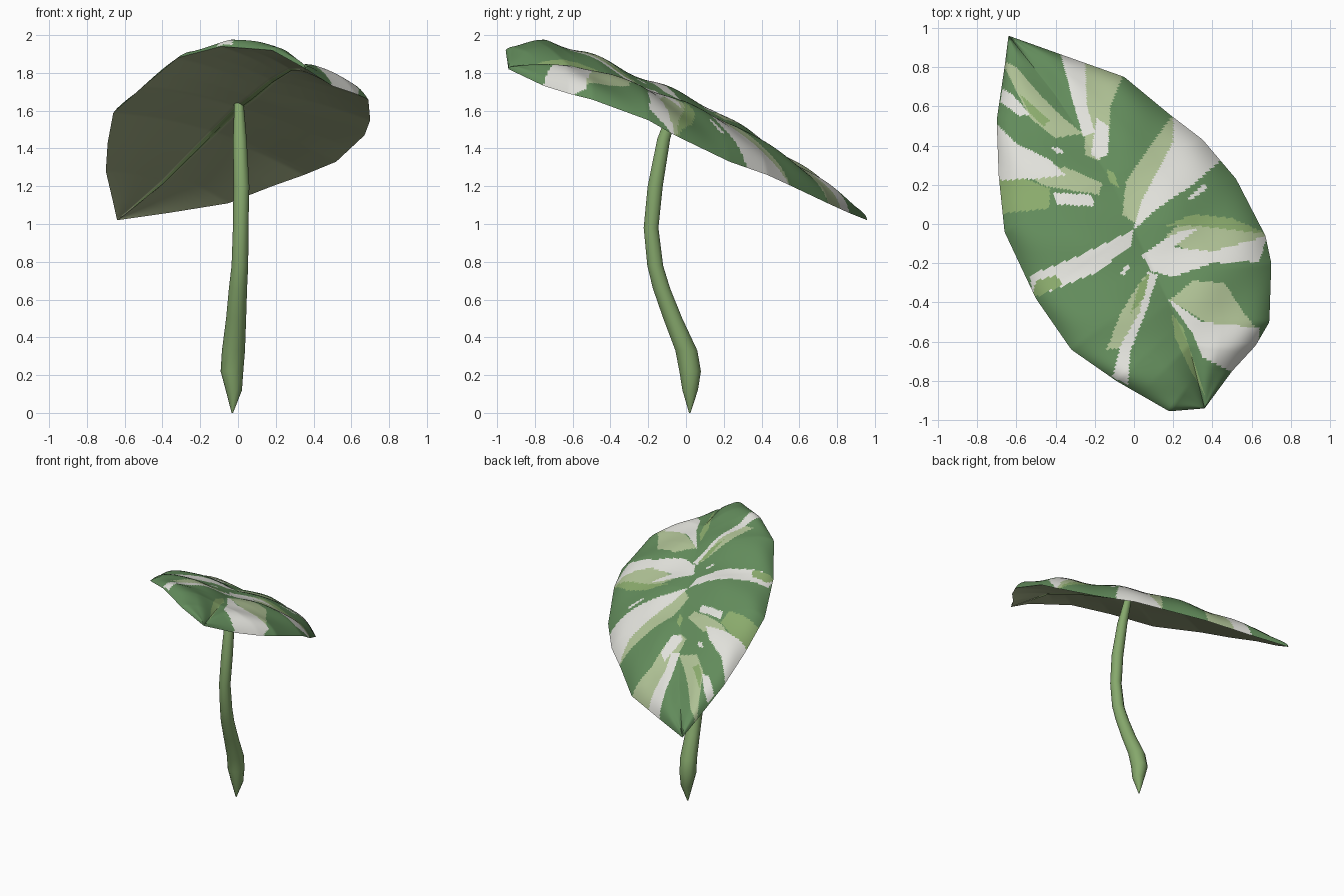
import bpy, bmesh, math
from mathutils import Vector

if "Cube" in bpy.data.objects:
    bpy.data.objects.remove(bpy.data.objects["Cube"])


def material(name, rgb):
    m = bpy.data.materials.new(name)
    lin = [((c / 255 + 0.055) / 1.055) ** 2.4 for c in rgb]
    m.diffuse_color = (*lin, 1)
    m.use_nodes = True
    m.node_tree.nodes["Principled BSDF"].inputs["Base Color"].default_value = m.diffuse_color
    return m


GREEN, WHITE, PALE, LIGHT, UNDER = range(5)
leaf_mats = [material("leaf green", (98, 139, 91)),
             material("cream white", (224, 224, 218)),
             material("pale green", (174, 192, 148)),
             material("light green", (138, 170, 108)),
             material("underside olive", (170, 182, 140))]
stalk_mat = material("stalk green", (134, 168, 108))

# Leaf guide lines, all running from the base notch to the tip
BASE, TIP = (0.36, -0.94, 1.82), (-0.64, 0.96, 1.02)
rib = [BASE, (0.28, -0.62, 1.82), (0.18, -0.4, 1.76), (0.07, -0.17, 1.67),
       (0, -0.02, 1.62), (-0.13, 0.25, 1.49), (-0.4, 0.66, 1.22), TIP]
left = [BASE, (0.18, -0.955, 1.92), (-0.09, -0.8, 1.94), (-0.32, -0.64, 1.88),
        (-0.5, -0.38, 1.73), (-0.66, -0.04, 1.59), (-0.69, 0.25, 1.43),
        (-0.7, 0.53, 1.28), (-0.66, 0.8, 1.11), TIP]
right = [BASE, (0.5, -0.75, 1.73), (0.62, -0.62, 1.69), (0.69, -0.5, 1.66),
         (0.7, -0.2, 1.55), (0.67, -0.06, 1.47), (0.52, 0.23, 1.33),
         (0.35, 0.43, 1.26), (0.18, 0.56, 1.2), (-0.05, 0.75, 1.11),
         (-0.36, 0.86, 1.06), TIP]


def along(points, t):
    """Point at fraction t of the length of a polyline."""
    pts = [Vector(p) for p in points]
    lens = [(b - a).length for a, b in zip(pts, pts[1:])]
    d = t * sum(lens)
    for a, b, l in zip(pts, pts[1:], lens):
        if d <= l:
            return a.lerp(b, d / l)
        d -= l
    return pts[-1]


# Painted patches as small outlines in plan view
pale = [
    [(-.68, .84), (-.6, .8), (-.48, .66), (-.36, .54), (-.26, .46), (-.4, .44), (-.53, .54)],
    [(-.26, .84), (-.05, .77), (-.12, .6), (-.13, .4), (-.18, .32), (-.25, .35), (-.25, .6)],
    [(.2, .56), (.2, .42), (.08, .15), (.01, 0), (-.06, .05), (-.04, .22), (.07, .38)],
    [(-.57, .27), (-.35, .29), (-.16, .21), (-.18, .15), (-.45, .19)],
    [(.16, -.06), (.3, .05), (.5, .03), (.68, -.05), (.55, -.13), (.3, -.16)],
    [(.18, -.39), (.3, -.29), (.46, -.3), (.56, -.45), (.62, -.53), (.4, -.52)],
    [(.07, -.25), (.02, -.31), (-.07, -.46), (-.14, -.64), (-.05, -.63), (.06, -.38)],
]
white_left = [
    [(-.67, .69), (-.62, .66), (-.53, .56), (-.58, .55), (-.68, .62)],
    [(-.72, .53), (-.6, .41), (-.43, .33), (-.35, .25), (-.5, .23), (-.72, .22)],
    [(-.43, .39), (-.38, .39), (-.35, .36), (-.39, .36)],
    [(-.41, .16), (-.22, .15), (-.2, .09), (-.39, .1)],
    [(-.38, .89), (-.25, .84), (-.24, .6), (-.2, .47), (-.26, .45), (-.31, .62)],
    [(-.19, .54), (-.13, .5), (-.13, .36), (-.18, .33), (-.22, .35)],
    [(0, -.03), (-.02, -.12), (-.2, -.25), (-.52, -.38), (-.53, -.26), (-.3, -.17)],
    [(-.07, -.25), (-.03, -.2), (-.02, -.22), (-.05, -.26)],
]
white_right = [
    [(.2, .56), (.36, .44), (.45, .33), (.3, .2), (.12, .08), (0, -.03), (.03, .1), (.2, .42)],
    [(.27, .13), (.36, .21), (.37, .18), (.29, .12)],
    [(.04, -.16), (.2, -.05), (.33, -.02), (.2, -.12), (.4, -.14), (.68, -.06),
     (.64, -.19), (.4, -.2), (.2, -.27), (.09, -.24)],
    [(.17, -.38), (.35, -.5), (.64, -.53), (.63, -.62), (.51, -.76), (.35, -.68), (.3, -.56)],
    [(.07, -.24), (.12, -.26), (.06, -.45), (-.02, -.65), (-.03, -.82), (-.11, -.78),
     (-.07, -.62), (.03, -.45)],
]
light = [
    [(-.72, .22), (-.55, .23), (-.43, .18), (-.43, .08), (-.7, .05)],
    [(-.14, .28), (-.1, .26), (-.08, .19), (-.13, .22)],
    [(.19, -.45), (.25, -.53), (.36, -.87), (.29, -.75), (.21, -.58)],
    [(-.58, .66), (-.43, .53), (-.46, .5), (-.53, .56)],
    [(.16, -.01), (.3, .05), (.5, .03), (.68, -.05), (.5, -.03), (.33, -.01)],
    [(-.52, -.38), (-.36, -.31), (-.4, -.26), (-.5, -.29)],
    [(.03, -.3), (.08, -.25), (.05, -.38), (-.02, -.46)],
]
layers = [(PALE, pale), (WHITE, white_left), (WHITE, white_right), (LIGHT, light)]


def inside(x, y, poly):
    hit = False
    for (x1, y1), (x2, y2) in zip(poly, poly[1:] + poly[:1]):
        if (y1 > y) != (y2 > y) and x < x1 + (y - y1) * (x2 - x1) / (y2 - y1):
            hit = not hit
    return hit


def paint(x, y):
    colour = GREEN
    for index, polys in layers:
        if any(inside(x, y, p) for p in polys):
            colour = index
    return colour


# Leaf: puffed upper side with a rolled rim, nearly flat underside
ROWS, HALF = 200, 72


def leaf_point(s, u, r, l, e, under):
    a = abs(u)
    p = r.lerp(e if u > 0 else l, a)
    ends = max(0, math.sin(math.pi * s)) ** 0.4
    if under:
        z = 0.015 * math.sin(math.pi * a) - 0.012 * max(0, 1 - a / 0.04)
    else:
        rise = math.sin(math.pi / 2 * min(1, a / 0.5))
        z = (0.03 + 0.06 * rise + 0.012 * rise * math.sin(s * 34 - a * 5)) * (1 - a ** 8)
    return p + Vector((0, 0, z * ends))


bm = bmesh.new()
for under in (False, True):
    grid = []
    for i in range(ROWS + 1):
        s = i / ROWS
        r, l, e = along(rib, s), along(left, s), along(right, s)
        grid.append([bm.verts.new(leaf_point(s, j / HALF, r, l, e, under))
                     for j in range(-HALF, HALF + 1)])
    for i in range(ROWS):
        for j in range(2 * HALF):
            quad = [grid[i][j], grid[i][j + 1], grid[i + 1][j + 1], grid[i + 1][j]]
            f = bm.faces.new(quad[::-1] if under else quad)
            c = f.calc_center_median()
            if under:
                vein = abs(j + 0.5 - HALF) < 2 and 0.08 < i / ROWS < 0.93
                f.material_index = LIGHT if vein else UNDER
            else:
                f.material_index = paint(c.x, c.y)
bmesh.ops.remove_doubles(bm, verts=bm.verts, dist=0.0002)


def finish(bm, name, mats, angle):
    me = bpy.data.meshes.new(name)
    bm.to_mesh(me)
    bm.free()
    ob = bpy.data.objects.new(name, me)
    bpy.context.collection.objects.link(ob)
    for m in mats:
        me.materials.append(m)
    bpy.ops.object.select_all(action='DESELECT')
    ob.select_set(True)
    bpy.context.view_layer.objects.active = ob
    bpy.ops.object.shade_smooth_by_angle(angle=math.radians(angle))


finish(bm, "leaf", leaf_mats, 40)

# Stalk: rings of x, y, z, radius from the pointed foot to the leaf
rings = [(-.03, .02, 0, .004), (-.022, .022, .12, .043), (-.032, .022, .22, .06),
         (-.024, .002, .33, .061), (-.01, -.07, .5, .053), (0, -.13, .66, .048),
         (.01, -.163, .78, .044), (.014, -.185, .98, .041), (.018, -.163, 1.2, .042),
         (.01, -.118, 1.45, .036), (.005, -.055, 1.64, .025)]
SIDES = 10
bm = bmesh.new()
loops = [[bm.verts.new((x + r * math.cos(k * math.tau / SIDES),
                        y + r * math.sin(k * math.tau / SIDES), z))
          for k in range(SIDES)] for x, y, z, r in rings]
for a, b in zip(loops, loops[1:]):
    for k in range(SIDES):
        n = (k + 1) % SIDES
        bm.faces.new((a[k], a[n], b[n], b[k]))
bm.faces.new(loops[0][::-1])
bm.faces.new(loops[-1])
finish(bm, "stalk", [stalk_mat], 50)
